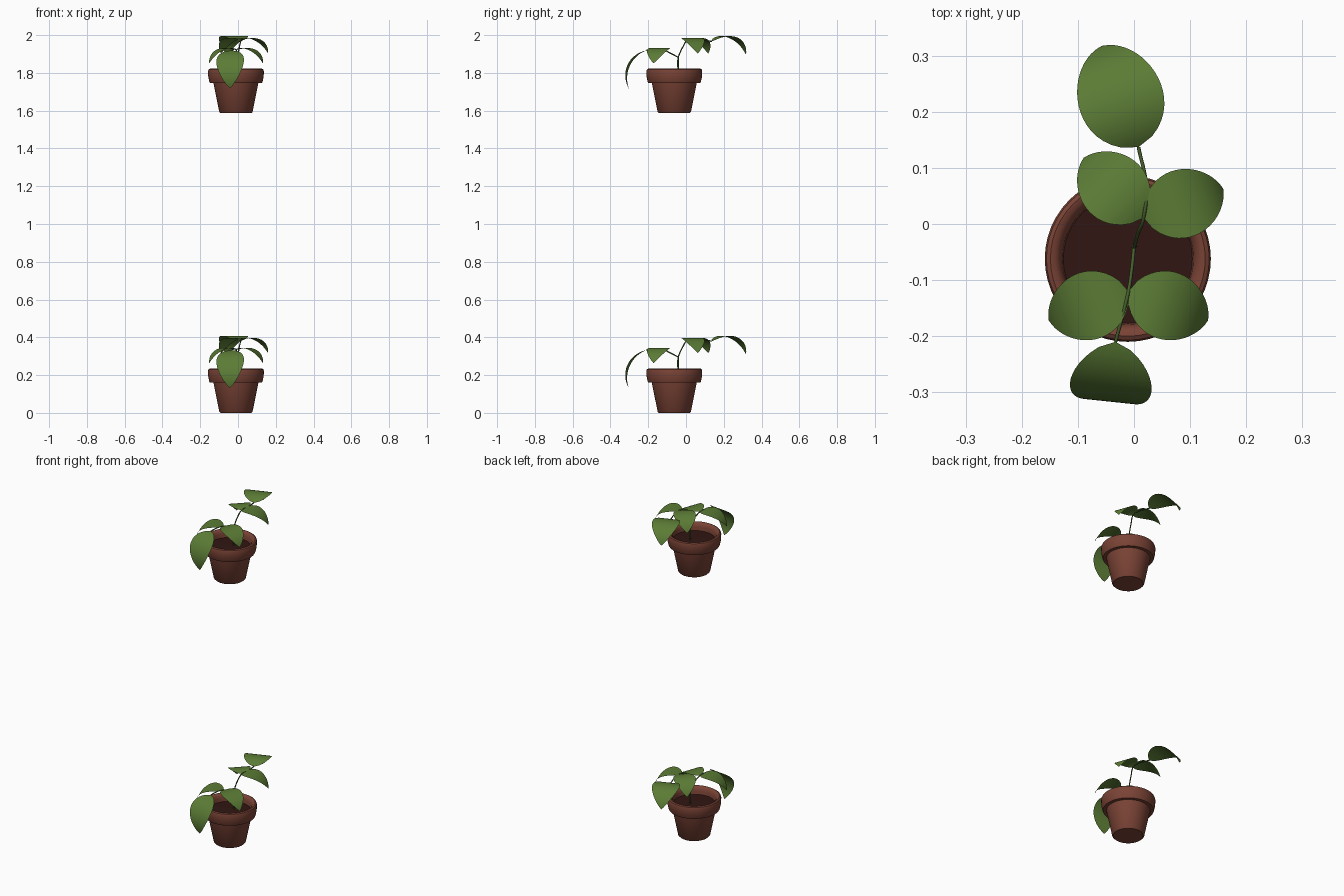
import bpy, bmesh
from math import sin, cos, pi, radians
from mathutils import Vector

if "Cube" in bpy.data.objects:
    bpy.data.objects.remove(bpy.data.objects["Cube"])

PX, PY = -0.011, -0.062      # pot axis
LEVELS = {"lower": 0.0, "upper": 1.587}


def material(name, rgb):
    m = bpy.data.materials.new(name)
    m.diffuse_color = (*rgb, 1)
    m.use_nodes = True
    m.node_tree.nodes["Principled BSDF"].inputs["Base Color"].default_value = m.diffuse_color
    return m


CLAY = material("clay", (0.195, 0.056, 0.036))
SOIL = material("soil", (0.03, 0.008, 0.006))
LEAF = material("leaf_green", (0.105, 0.2, 0.036))
STEM = material("stem_green", (0.06, 0.11, 0.025))


def finish(name, bm, mat):
    me = bpy.data.meshes.new(name)
    bm.to_mesh(me)
    bm.free()
    ob = bpy.data.objects.new(name, me)
    bpy.context.collection.objects.link(ob)
    me.materials.append(mat)
    bpy.ops.object.select_all(action='DESELECT')
    ob.select_set(True)
    bpy.context.view_layer.objects.active = ob
    bpy.ops.object.shade_smooth_by_angle(angle=radians(40))
    return ob


def lathe(name, profile, z0, mat, n=48):
    bm = bmesh.new()
    vs = [bm.verts.new((r, 0, z)) for r, z in profile]
    es = [bm.edges.new(p) for p in zip(vs, vs[1:])]
    bmesh.ops.spin(bm, geom=vs + es, cent=(0, 0, 0), axis=(0, 0, 1),
                   angle=2 * pi, steps=n, use_duplicate=False)
    bmesh.ops.remove_doubles(bm, verts=bm.verts, dist=1e-5)
    bmesh.ops.recalc_face_normals(bm, faces=bm.faces)
    ob = finish(name, bm, mat)
    ob.location = (PX, PY, z0)


def leaf(name, base, heading, length, width, pitch0, pitch1, z0, n=20, m=8):
    """Ovate blade whose midrib bends from pitch0 to pitch1 (degrees)."""
    h = radians(heading)
    fwd, side = Vector((cos(h), sin(h), 0)), Vector((-sin(h), cos(h), 0))
    p = Vector(base) + Vector((0, 0, z0))
    bm = bmesh.new()
    rows = []
    for i in range(n + 1):
        t = i / n
        w = width / 2 * max(sin(pi * t ** 0.75), 0) ** 0.85
        rows.append([bm.verts.new(p + side * w * (2 * j / m - 1)) for j in range(m + 1)])
        a = radians(pitch0 + (pitch1 - pitch0) * (t + 0.5 / n))
        p = p + (fwd * cos(a) + Vector((0, 0, sin(a)))) * length / n
    for a, b in zip(rows, rows[1:]):
        for j in range(m):
            bm.faces.new((a[j + 1], a[j], b[j], b[j + 1]))
    bmesh.ops.remove_doubles(bm, verts=bm.verts, dist=1e-5)
    finish(name, bm, LEAF)


def stem(name, pts, z0, radius):
    cu = bpy.data.curves.new(name, 'CURVE')
    cu.dimensions = '3D'
    cu.bevel_depth = radius
    cu.bevel_resolution = 2
    cu.use_fill_caps = True
    sp = cu.splines.new('BEZIER')
    sp.bezier_points.add(len(pts) - 1)
    for bp, co in zip(sp.bezier_points, pts):
        bp.co = co
        bp.handle_left_type = bp.handle_right_type = 'AUTO'
    cu.materials.append(STEM)
    ob = bpy.data.objects.new(name, cu)
    ob.location.z = z0
    bpy.context.collection.objects.link(ob)


POT = [(0, 0), (0.082, 0), (0.088, 0.006), (0.119, 0.16), (0.138, 0.16),
       (0.141, 0.166), (0.147, 0.195), (0.148, 0.222), (0.145, 0.231),
       (0.138, 0.235), (0.129, 0.233), (0.121, 0.225), (0.117, 0.21), (0.114, 0.18)]

FORK = (0.0, -0.042, 0.296)
BACK, FRONT = (0.017, 0.011, 0.387), (-0.01, -0.12, 0.334)
BACK_TIP, FRONT_TIP = (0.008, 0.137, 0.38), (-0.033, -0.21, 0.332)

# name, base, heading, length, width, start pitch, end pitch
LEAVES = [
    ("back_right_leaf", BACK, 20, 0.19, 0.122, 25, -75),
    ("back_left_leaf", BACK, 135, 0.19, 0.122, 25, -75),
    ("front_left_leaf", FRONT, 200, 0.19, 0.122, 25, -75),
    ("front_right_leaf", FRONT, -20, 0.19, 0.122, 25, -75),
    ("back_end_leaf", BACK_TIP, 110, 0.247, 0.152, 40, -80),
    ("front_end_leaf", FRONT_TIP, 264, 0.252, 0.146, -15, -115),
]

for level, z in LEVELS.items():
    # Pot with rounded rim, and soil inside
    lathe(level + "_pot", POT, z, CLAY)
    lathe(level + "_soil", [(0, 0.192), (0.116, 0.19)], z, SOIL)
    # Forked stem
    stem(level + "_trunk", [(0.001, -0.04, 0.18), (0, -0.042, 0.24), FORK], z, 0.0045)
    stem(level + "_back_stem", [FORK, (0.007, -0.017, 0.35), BACK,
                                (0.022, 0.065, 0.388), BACK_TIP], z, 0.0032)
    stem(level + "_front_stem", [FORK, (-0.004, -0.08, 0.316), FRONT,
                                 (-0.021, -0.165, 0.339), FRONT_TIP], z, 0.0032)
    # Drooping leaves
    for name, *args in LEAVES:
        leaf(f"{level}_{name}", *args, z)
